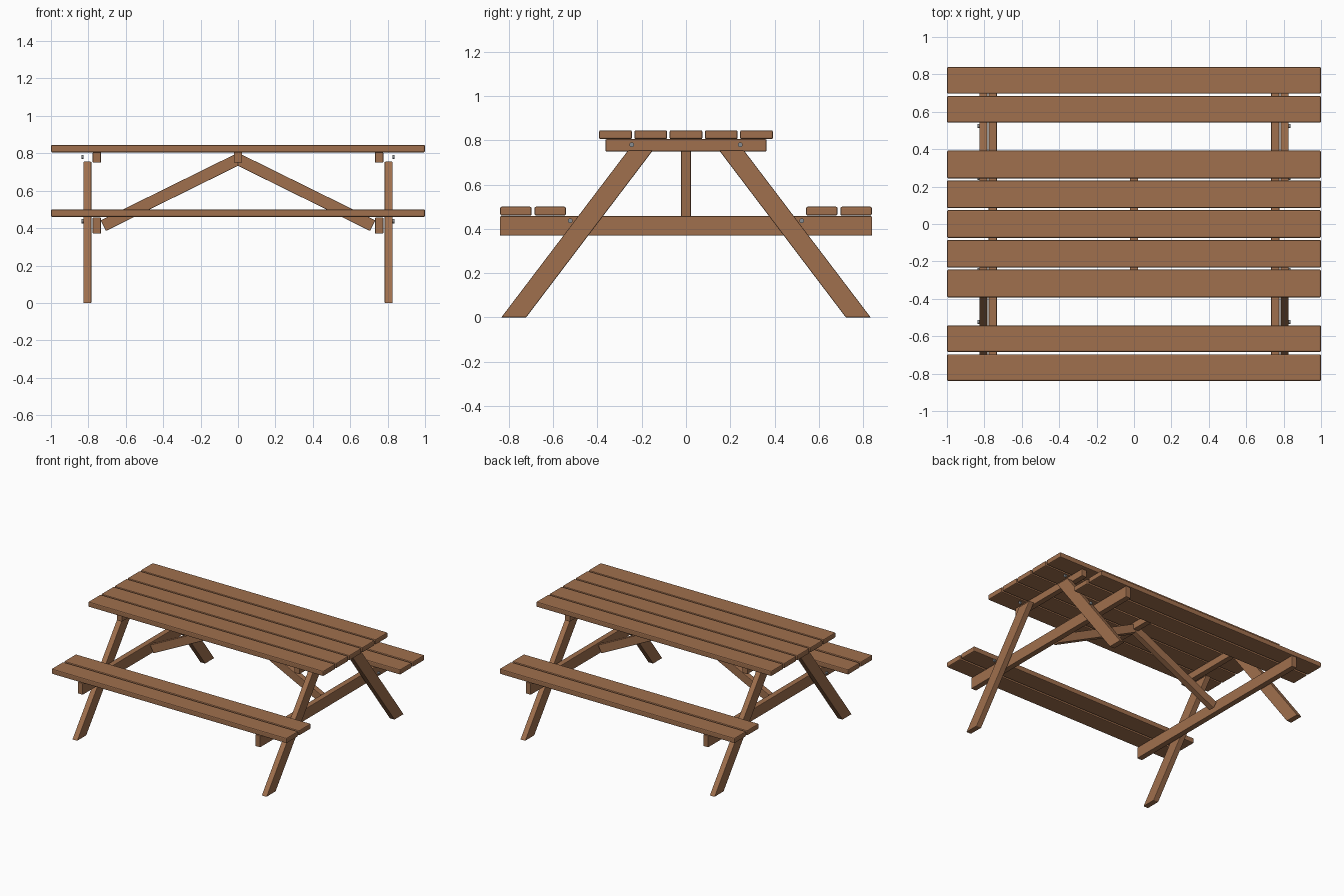
import bpy, bmesh, math
from mathutils import Vector

if "Cube" in bpy.data.objects:
    bpy.data.objects.remove(bpy.data.objects["Cube"])


def material(name, rgb):
    m = bpy.data.materials.new(name)
    m.diffuse_color = (*rgb, 1)
    m.use_nodes = True
    m.node_tree.nodes["Principled BSDF"].inputs["Base Color"].default_value = m.diffuse_color
    return m


WOOD = material("brown_wood", (0.35, 0.16, 0.075))
STEEL = material("grey_steel", (0.25, 0.27, 0.29))


def finish(name, bm, mat, bevel=0.0):
    bmesh.ops.recalc_face_normals(bm, faces=bm.faces)
    me = bpy.data.meshes.new(name)
    bm.to_mesh(me)
    bm.free()
    me.materials.append(mat)
    ob = bpy.data.objects.new(name, me)
    bpy.context.collection.objects.link(ob)
    if bevel:
        mod = ob.modifiers.new("Rounded edges", 'BEVEL')
        mod.width, mod.segments = bevel, 2
    return ob


def prism(name, outline, push, bevel):
    """Extrude a closed 3D outline along the push vector."""
    bm = bmesh.new()
    face = bm.faces.new([bm.verts.new(p) for p in outline])
    ext = bmesh.ops.extrude_face_region(bm, geom=[face])
    verts = [g for g in ext["geom"] if isinstance(g, bmesh.types.BMVert)]
    bmesh.ops.translate(bm, verts=verts, vec=Vector(push))
    return finish(name, bm, WOOD, bevel)


def board(name, x0, x1, y0, y1, z0, z1, bevel=0.004):
    outline = [(x0, y0, z0), (x0, y1, z0), (x0, y1, z1), (x0, y0, z1)]
    return prism(name, outline, (x1 - x0, 0, 0), bevel)


def bolt(name, x, y, z):
    bm = bmesh.new()
    bmesh.ops.create_cone(bm, cap_ends=True, segments=12, radius1=0.011,
                          radius2=0.011, depth=0.012)
    for v in bm.verts:
        v.co = (v.co.z + x, v.co.x + y, v.co.y + z)
    return finish(name, bm, STEEL)


# Table top planks
for i in range(-2, 3):
    c = i * 0.159
    board("table_plank", -1, 1, c - 0.074, c + 0.074, 0.805, 0.845, 0.007)

# Bench planks
for s in (-1, 1):
    for c in (0.613, 0.768):
        board("seat_plank", -1, 1, s * c - 0.071, s * c + 0.071, 0.46, 0.50, 0.007)

# Cross beams, legs, bolts and diagonal braces at each end
for s in (-1, 1):
    x0, x1 = sorted((s * 0.733, s * 0.777))
    board("table_beam", x0, x1, -0.363, 0.363, 0.75, 0.805)
    board("seat_beam", x0, x1, -0.84, 0.84, 0.37, 0.457)
    for t in (-1, 1):
        leg = [(s * 0.784, t * y, z) for y, z in
               ((0.834, 0), (0.722, 0), (0.149, 0.755), (0.261, 0.755))]
        prism("leg", leg, (s * 0.043, 0, 0), 0.004)
        bolt("table_bolt", s * 0.831, t * 0.245, 0.78)
        bolt("seat_bolt", s * 0.831, t * 0.523, 0.437)
    brace = [(s * x, -0.022, z) for x, z in
             ((0, 0.733), (0.706, 0.385), (0.734, 0.441), (0, 0.803))]
    prism("diagonal_brace", brace, (0, 0.044, 0), 0.003)

# Middle beam under the table top
board("middle_beam", -0.022, 0.022, -0.26, 0.26, 0.75, 0.805)
